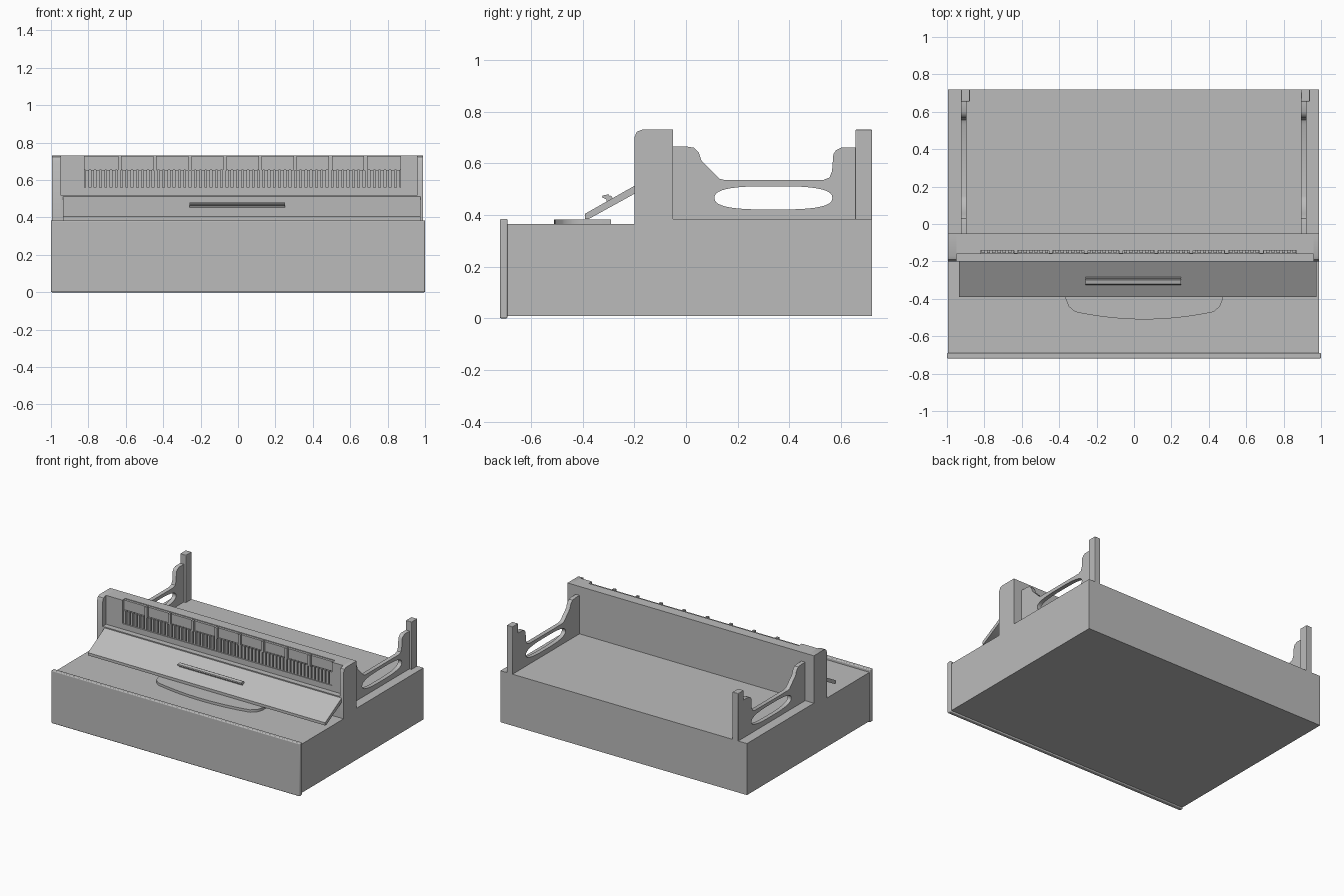
import bpy
import math

cube = bpy.data.objects.get("Cube")
if cube:
    bpy.data.objects.remove(cube)

grey = bpy.data.materials.new("plain grey")
grey.use_nodes = True
colour = (0.5, 0.5, 0.5, 1)
grey.diffuse_color = colour
grey.node_tree.nodes["Principled BSDF"].inputs["Base Color"].default_value = colour


def finish(ob, bevel=0):
    if bevel:
        mod = ob.modifiers.new("soft edge", "BEVEL")
        mod.width = bevel
        mod.segments = 3
        mod.limit_method = "ANGLE"
    bpy.ops.object.select_all(action="DESELECT")
    ob.select_set(True)
    bpy.context.view_layer.objects.active = ob
    bpy.ops.object.shade_smooth_by_angle(angle=math.radians(35))


def box(name, x, y, z, bevel=0):
    """Box given by its (low, high) range on each axis."""
    corners = [(a, b, c) for a in x for b in y for c in z]
    faces = [(0, 1, 3, 2), (4, 6, 7, 5), (0, 4, 5, 1),
             (2, 3, 7, 6), (0, 2, 6, 4), (1, 5, 7, 3)]
    me = bpy.data.meshes.new(name)
    me.from_pydata(corners, [], faces)
    me.materials.append(grey)
    ob = bpy.data.objects.new(name, me)
    bpy.context.collection.objects.link(ob)
    finish(ob, bevel)
    return ob


def plate(name, loops, low, high, sideways=True):
    """Extrude outlines (later loops are holes) along x, or along z if not sideways."""
    cu = bpy.data.curves.new(name, "CURVE")
    cu.dimensions = "2D"
    cu.fill_mode = "BOTH"
    cu.extrude = (high - low) / 2
    for loop in loops:
        sp = cu.splines.new("POLY")
        sp.points.add(len(loop) - 1)
        for p, (u, v) in zip(sp.points, loop):
            p.co = (u, v, 0, 1)
        sp.use_cyclic_u = True
    cu.materials.append(grey)
    ob = bpy.data.objects.new(name, cu)
    bpy.context.collection.objects.link(ob)
    mid = (low + high) / 2
    if sideways:
        ob.rotation_euler = (math.pi / 2, 0, math.pi / 2)
        ob.location.x = mid
    else:
        ob.location.z = mid
    bpy.ops.object.select_all(action="DESELECT")
    ob.select_set(True)
    bpy.context.view_layer.objects.active = ob
    bpy.ops.object.convert(target="MESH")
    finish(bpy.context.object)


# Case: lower front deck, slightly higher rear deck
plate("case", [[(-0.69, 0.01), (0.72, 0.01), (0.72, 0.385), (-0.05, 0.385),
                (-0.05, 0.365), (-0.69, 0.365)]], -0.995, 0.99)
box("front_panel", (-1, 1), (-0.72, -0.69), (0, 0.385), 0.006)

# Cross wall with end posts and a recessed front
box("wall_base", (-0.95, 0.96), (-0.2, -0.05), (0.36, 0.52))
box("wall_back", (-0.95, 0.96), (-0.125, -0.05), (0.52, 0.73))
post = [(-0.05, 0.36), (-0.05, 0.73), (-0.17, 0.73), (-0.19, 0.722),
        (-0.2, 0.70), (-0.2, 0.36)]
plate("left_wall_end", [post], 0.96, 0.99)
plate("right_wall_end", [post], -0.995, -0.95)
box("wall_cheek_right", (-0.95, -0.82), (-0.16, -0.125), (0.52, 0.73))
box("wall_cheek_left", (0.87, 0.96), (-0.16, -0.125), (0.52, 0.73))
box("comb_sill", (-0.82, 0.87), (-0.16, -0.125), (0.52, 0.56))

# Comb of thin fins below panels parted by ribs
START, END, FINS, RIBS = -0.82, 0.87, 60, 9
pitch = (END - START) / FINS
for i in range(FINS):
    x = START + pitch * (i + 0.5)
    box("comb_fin", (x - pitch * 0.32, x + pitch * 0.32), (-0.155, -0.125), (0.56, 0.655))
box("comb_upper_panel", (START, END), (-0.142, -0.125), (0.655, 0.725))
for i in range(1, RIBS):
    x = START + (END - START) * i / RIBS
    box("comb_rib", (x - 0.01, x + 0.01), (-0.158, -0.14), (0.65, 0.73))

# Sloping flap and its ledge
plate("sloping_flap", [[(-0.39, 0.385), (-0.375, 0.385), (-0.19, 0.487),
                        (-0.19, 0.518), (-0.39, 0.405)]], -0.935, 0.975)
plate("flap_ledge", [[(-0.325, 0.468), (-0.295, 0.455), (-0.29, 0.465),
                      (-0.30, 0.48), (-0.322, 0.475)]], -0.26, 0.25)
plate("flap_ledge_foot", [[(-0.31, 0.465), (-0.305, 0.445), (-0.28, 0.46),
                           (-0.29, 0.475)]], -0.26, 0.25)

# Curved plate lying on the front deck
arc = [(0.055 + 0.37 * t, -0.51 + 0.04 * t * t) for t in [i / 8 for i in range(-8, 9)]]
plate("deck_plate", [[(-0.365, -0.29), (-0.365, -0.40), (-0.35, -0.44)] + arc +
                     [(0.46, -0.44), (0.475, -0.40), (0.475, -0.29)]], 0.362, 0.383, False)

# Side rails with a long oval opening, each ending in a rear post
rail = [(-0.05, 0.38), (-0.05, 0.665), (0, 0.665), (0.03, 0.66), (0.05, 0.64),
        (0.06, 0.61), (0.13, 0.54), (0.15, 0.535), (0.53, 0.535), (0.555, 0.545),
        (0.565, 0.57), (0.57, 0.635), (0.58, 0.65), (0.60, 0.66), (0.66, 0.66),
        (0.66, 0.38)]
hole = []
for i in range(40):
    a = math.tau * i / 40
    c, s = math.cos(a), math.sin(a)
    hole.append((0.338 + 0.228 * math.copysign(abs(c) ** 0.65, c),
                 0.466 + 0.045 * math.copysign(abs(s) ** 0.8, s)))
for side, x in (("right", -0.925), ("left", 0.893)):
    plate(side + "_rail", [rail, hole], x, x + 0.03)
    box(side + "_rear_post", (x, x + 0.047), (0.655, 0.72), (0.38, 0.73), 0.004)
